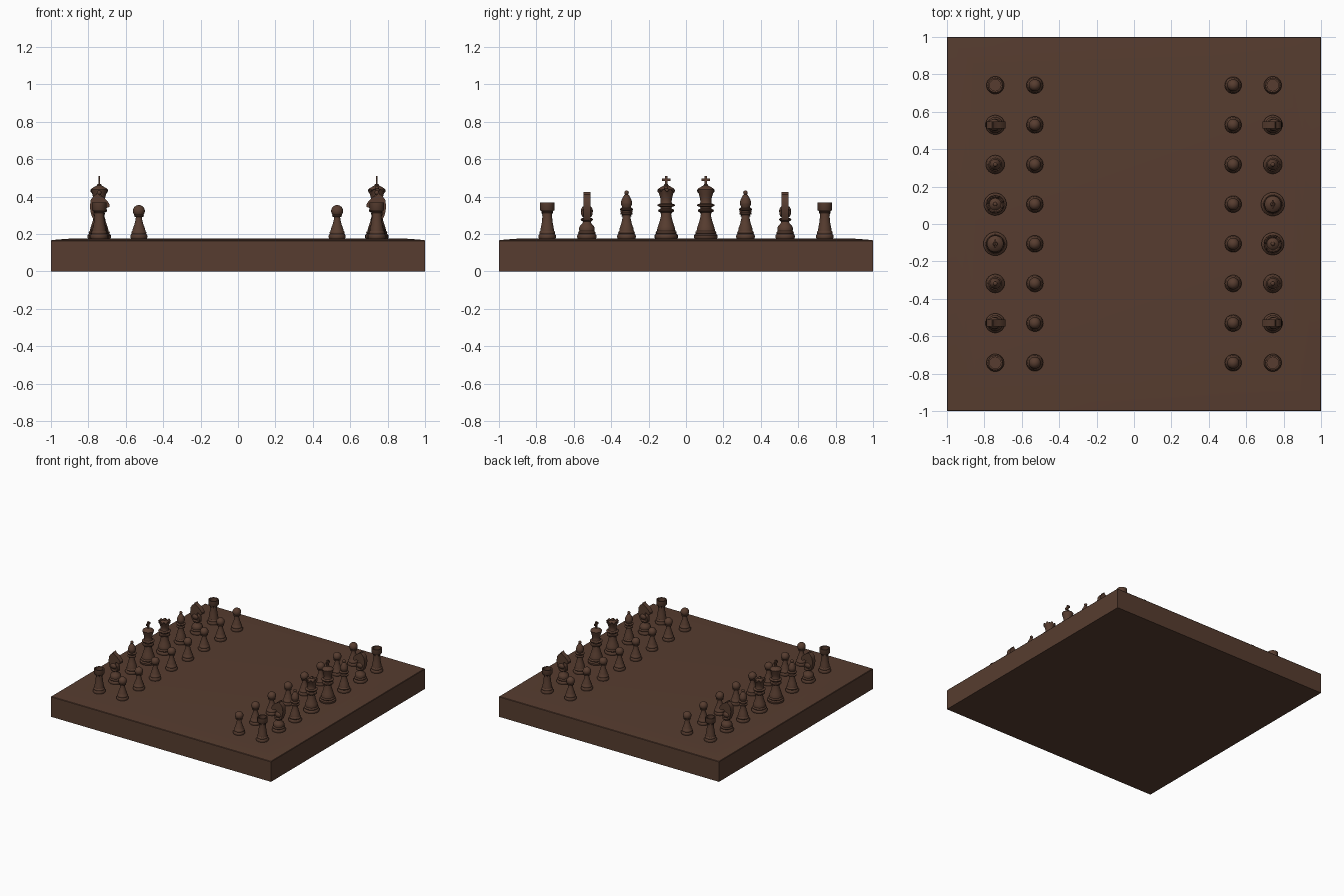
import bpy, bmesh, math
from mathutils import Vector, Matrix

if "Cube" in bpy.data.objects:
    bpy.data.objects.remove(bpy.data.objects["Cube"])

wood = bpy.data.materials.new("dark brown wood")
wood.diffuse_color = (0.095, 0.046, 0.029, 1)
wood.use_nodes = True
wood.node_tree.nodes["Principled BSDF"].inputs["Base Color"].default_value = wood.diffuse_color
TOP = 0.1765          # height of the playing surface
SEG = 32


def lathe(bm, prof):
    """Spin a (radius, height) profile about z."""
    rings = []
    for r, z in prof:
        if r < 1e-5:
            rings.append([bm.verts.new((0, 0, z))])
        else:
            rings.append([bm.verts.new((r * math.cos(2 * math.pi * i / SEG),
                                        r * math.sin(2 * math.pi * i / SEG), z)) for i in range(SEG)])
    for a, b in zip(rings, rings[1:]):
        for i in range(SEG):
            j = (i + 1) % SEG
            if len(a) == 1:
                bm.faces.new((a[0], b[j], b[i]))
            elif len(b) == 1:
                bm.faces.new((a[i], a[j], b[0]))
            else:
                bm.faces.new((a[i], a[j], b[j], b[i]))
    return rings


def ball(bm, r, z):
    bmesh.ops.create_uvsphere(bm, u_segments=24, v_segments=14, radius=r,
                              matrix=Matrix.Translation((0, 0, z)))


def box(bm, size, z):
    bmesh.ops.create_cube(bm, size=1, matrix=Matrix.Translation((0, 0, z))
                          @ Matrix.Diagonal((*size, 1)))


def foot(r, h=0.0):
    """Stepped, moulded foot shared by all pieces."""
    return [(0, 0), (r * .95, 0), (r, .006), (r, .016), (r * .93, .022), (r * .86, .024),
            (r * .9, .030), (r * .86, .036), (r * .78, .040)]


def finish(bm, name):
    bmesh.ops.recalc_face_normals(bm, faces=bm.faces)
    me = bpy.data.meshes.new(name)
    bm.to_mesh(me)
    bm.free()
    me.materials.append(wood)
    return me


def pawn():
    bm = bmesh.new()
    lathe(bm, foot(.045) + [(.032, .055), (.024, .075), (.018, .098), (.016, .114), (.026, .118),
                            (.027, .123), (.016, .128), (0, .130)])
    ball(bm, .032, .147)
    return finish(bm, "pawn")


def rook():
    bm = bmesh.new()
    lathe(bm, foot(.047) + [(.034, .06), (.029, .085), (.026, .115), (.025, .135), (.029, .139),
                            (.029, .145), (.037, .150), (.039, .153), (.039, .192), (.030, .192),
                            (.030, .165), (0, .165)])
    return finish(bm, "rook")


def knight():
    bm = bmesh.new()
    lathe(bm, foot(.052) + [(.042, .055), (.036, .068), (.024, .080), (.021, .090), (.032, .098),
                            (.033, .104), (.024, .110), (0, .112)])
    # horse head outline, facing +x
    pts = [(-.030, .100), (-.044, .130), (-.050, .170), (-.046, .205), (-.030, .228), (-.016, .236),
           (-.012, .248), (-.002, .234), (.020, .222), (.044, .200), (.056, .182), (.054, .168),
           (.040, .164), (.022, .174), (.010, .170), (.016, .152), (.028, .130), (.028, .100)]
    vs = [bm.verts.new((x, -.019, z)) for x, z in pts]
    f = bm.faces.new(vs)
    ext = bmesh.ops.extrude_face_region(bm, geom=[f])["geom"]
    bmesh.ops.translate(bm, vec=(0, .038, 0), verts=[v for v in ext if isinstance(v, bmesh.types.BMVert)])
    # rounded cheeks
    bmesh.ops.create_uvsphere(bm, u_segments=20, v_segments=12, radius=1,
                              matrix=Matrix.Translation((-.006, 0, .135)) @ Matrix.Diagonal((.034, .031, .028, 1)))
    return finish(bm, "knight")


def bishop():
    bm = bmesh.new()
    lathe(bm, foot(.050) + [(.036, .058), (.028, .080), (.022, .108), (.020, .125), (.031, .129),
                            (.032, .135), (.021, .140), (.020, .148), (.034, .153), (.035, .159),
                            (.022, .164), (.024, .170), (.030, .183), (.030, .194), (.024, .212),
                            (.014, .230), (.007, .237), (0, .238)])
    ball(bm, .012, .245)
    return finish(bm, "bishop")


def royal_body(r):
    return foot(r) + [(.048, .050), (.044, .065), (.036, .088), (.029, .115), (.026, .138),
                      (.040, .143), (.043, .149), (.040, .155), (.029, .160), (.030, .168),
                      (.046, .174), (.047, .181), (.032, .187), (.029, .195)]


def queen():
    bm = bmesh.new()
    rings = lathe(bm, royal_body(.060) + [(.031, .215), (.038, .240), (.047, .262), (.040, .264),
                                          (.032, .250), (.024, .258), (.012, .266), (0, .268)])
    # coronet notches along the rim
    for ring in rings[-6:-4]:
        for i, v in enumerate(ring):
            if i % 4 in (0, 1):
                v.co.z -= .010
    ball(bm, .011, .270)
    return finish(bm, "queen")


def king():
    bm = bmesh.new()
    lathe(bm, royal_body(.063) + [(.031, .215), (.036, .236), (.042, .254), (.044, .262), (.040, .268),
                                  (.026, .276), (.012, .284), (.010, .290), (0, .291)])
    # cross on the crown
    box(bm, (.010, .013, .052), .308)
    box(bm, (.010, .046, .014), .314)
    return finish(bm, "king")


def place(me, name, x, y, turn):
    ob = bpy.data.objects.new(name, me)
    ob.location = (x, y, TOP - .001)
    ob.rotation_euler.z = turn
    bpy.context.collection.objects.link(ob)
    return ob


# Board: square slab whose top swells gently to a flat field
bm = bmesh.new()
loops = []
for h, z in ((1, 0), (1, .163), (.997, .167), (.95, .171), (.90, .1745), (.85, .1765)):
    loops.append([bm.verts.new((sx * h, sy * h, z)) for sx, sy in ((-1, -1), (1, -1), (1, 1), (-1, 1))])
bm.faces.new(loops[0][::-1])
bm.faces.new(loops[-1])
for a, b in zip(loops, loops[1:]):
    for i in range(4):
        j = (i + 1) % 4
        bm.faces.new((a[i], a[j], b[j], b[i]))
board = bpy.data.objects.new("board", finish(bm, "board"))
bpy.context.collection.objects.link(board)

# Pieces: the second army is the first turned half round
P, R, N, B, Q, K = pawn(), rook(), knight(), bishop(), queen(), king()
STEP = 0.212
objs = [board]
for side, turn in ((-1, 0), (1, math.pi)):
    for i, me in enumerate((R, N, B, K, Q, B, N, R)):
        y = -side * (i - 3.5) * STEP
        objs.append(place(me, me.name + "_piece", side * .742, y, turn))
        objs.append(place(P, "pawn_piece", side * .53, y, turn))

# Smooth shading with crisp edges
for me in {o.data for o in objs}:
    bm = bmesh.new()
    bm.from_mesh(me)
    for f in bm.faces:
        f.smooth = True
    for e in bm.edges:
        e.smooth = len(e.link_faces) == 2 and e.calc_face_angle(0) < math.radians(35)
    bm.to_mesh(me)
    bm.free()
